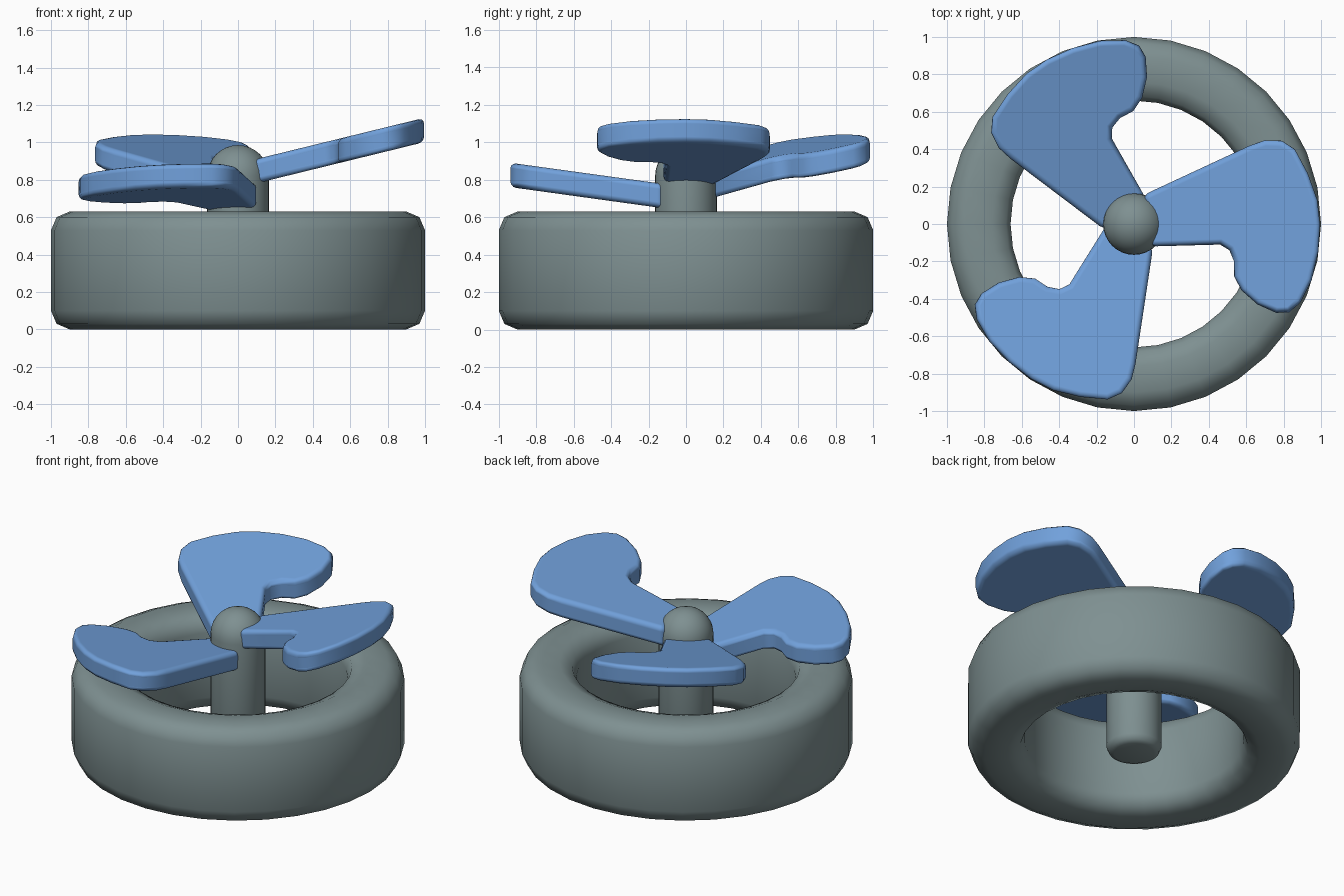
import bpy, bmesh, math

if "Cube" in bpy.data.objects:
    bpy.data.objects.remove(bpy.data.objects["Cube"])


def material(name, rgb):
    m = bpy.data.materials.new(name)
    m.diffuse_color = (*rgb, 1)
    m.use_nodes = True
    m.node_tree.nodes["Principled BSDF"].inputs["Base Color"].default_value = m.diffuse_color
    return m


GREY = material("grey green", (0.21, 0.28, 0.285))
BLUE = material("blue", (0.165, 0.355, 0.71))


def finish(name, bm, mat, angle):
    bmesh.ops.recalc_face_normals(bm, faces=bm.faces)
    me = bpy.data.meshes.new(name)
    bm.to_mesh(me)
    bm.free()
    ob = bpy.data.objects.new(name, me)
    bpy.context.collection.objects.link(ob)
    me.materials.append(mat)
    bpy.ops.object.select_all(action='DESELECT')
    ob.select_set(True)
    bpy.context.view_layer.objects.active = ob
    bpy.ops.object.shade_smooth_by_angle(angle=math.radians(angle))
    return ob


def lathe(name, profile, closed, steps, mat, angle):
    bm = bmesh.new()
    vs = [bm.verts.new((r, 0, z)) for r, z in profile]
    es = [bm.edges.new(p) for p in zip(vs, vs[1:])]
    if closed:
        es.append(bm.edges.new((vs[-1], vs[0])))
    bmesh.ops.spin(bm, geom=vs + es, cent=(0, 0, 0), axis=(0, 0, 1),
                   angle=2 * math.pi, steps=steps, use_merge=True)
    bmesh.ops.remove_doubles(bm, verts=bm.verts, dist=0.0005)
    return finish(name, bm, mat, angle)


# Thick ring housing with rounded rims
half = [(0.66, 0.10), (0.685, 0.03), (0.76, 0.0), (0.90, 0.0), (0.97, 0.03), (1.0, 0.10)]
ring = half + [(r, 0.63 - z) for r, z in reversed(half)]
lathe("ring_housing", ring, True, 32, GREY, 60)

# Central shaft with a domed top
R = 0.165
shaft = [(0, 0), (0.12, 0), (0.15, 0.012), (R, 0.045)]
shaft += [(R * math.cos(i * math.pi / 16), 0.82 + R * math.sin(i * math.pi / 16)) for i in range(8)]
shaft += [(0, 0.82 + R)]
lathe("shaft", shaft, False, 32, GREY, 50)

# Blade outline seen from above
OUTLINE = [(0.05, 0.155), (0.62, 0.42), (0.70, 0.448), (0.79, 0.445), (0.86, 0.40),
           (0.93, 0.27), (0.98, 0.13), (0.995, 0.0), (0.985, -0.15), (0.95, -0.30),
           (0.89, -0.42), (0.83, -0.472), (0.76, -0.475), (0.66, -0.43), (0.575, -0.355),
           (0.535, -0.28), (0.535, -0.20), (0.51, -0.14), (0.46, -0.11), (0.09, -0.12)]
THICK = 0.13


def blade(name, turn, base, gx, gy):
    """Turn the outline and lay it on the plane z = base + gx*x + gy*y."""
    c, s = math.cos(math.radians(turn)), math.sin(math.radians(turn))
    pts = [(x * c - y * s, x * s + y * c) for x, y in OUTLINE]
    bm = bmesh.new()
    top = [bm.verts.new((x, y, base + gx * x + gy * y)) for x, y in pts]
    low = [bm.verts.new((v.co.x, v.co.y, v.co.z - THICK)) for v in top]
    bm.faces.new(top)
    bm.faces.new(low[::-1])
    n = len(pts)
    for i in range(n):
        j = (i + 1) % n
        bm.faces.new((top[i], low[i], low[j], top[j]))
    ob = finish(name, bm, BLUE, 50)
    bev = ob.modifiers.new("rounded_edges", 'BEVEL')
    bev.width = 0.03
    bev.segments = 3
    bev.limit_method = 'ANGLE'
    bev.angle_limit = math.radians(58)
    bev.harden_normals = True
    bpy.ops.object.modifier_apply(modifier=bev.name)


# Three blades, each at its own height and tilt
blade("blade_right", 0, 0.887, 0.245, 0)
blade("blade_back", 118, 0.806, -0.122, 0.212)
blade("blade_front", 236.5, 0.761, 0, -0.138)
